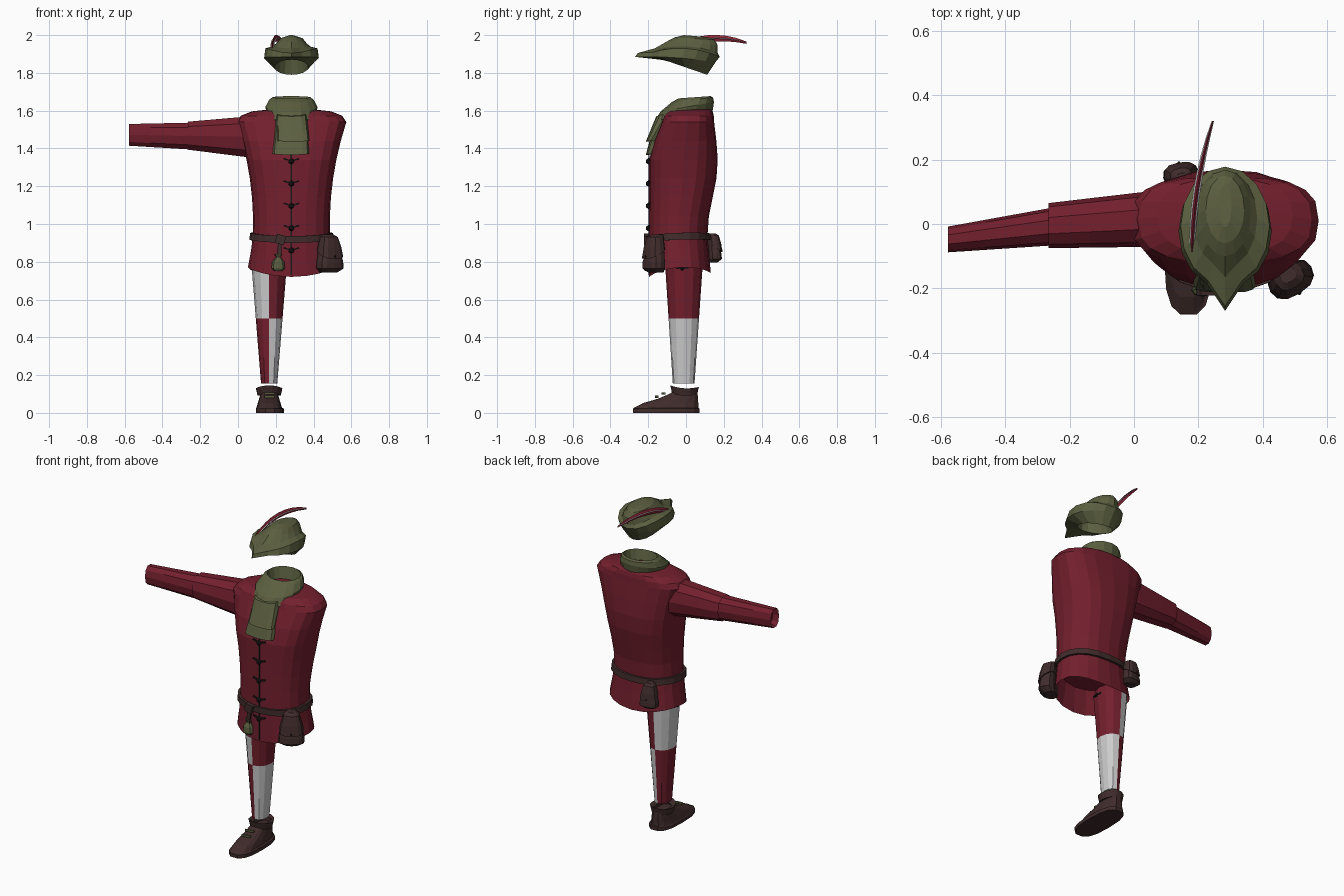
import bpy, bmesh, math
from mathutils import Matrix, Vector

if "Cube" in bpy.data.objects:
    bpy.data.objects.remove(bpy.data.objects["Cube"], do_unlink=True)


def material(name, red, green, blue):
    mat = bpy.data.materials.new(name)
    mat.use_nodes = True
    mat.diffuse_color = (red, green, blue, 1)
    shader = mat.node_tree.nodes["Principled BSDF"]
    shader.inputs["Base Color"].default_value = (red, green, blue, 1)
    shader.inputs["Roughness"].default_value = 0.9
    return mat


RED = material("wine red cloth", 0.172, 0.014, 0.027)
PLUME = material("bright red plume", 0.28, 0.02, 0.04)
OLIVE = material("olive felt", 0.105, 0.115, 0.05)
BROWN = material("dark brown leather", 0.05, 0.025, 0.024)
WHITE = material("off white cloth", 0.6, 0.6, 0.6)
BLACK = material("black cord", 0.012, 0.01, 0.01)
BODY_X = 0.283
LEG_X = 0.165
FRONT = -0.195


def finish(name, bm, mats):
    bmesh.ops.recalc_face_normals(bm, faces=bm.faces[:])
    mesh = bpy.data.meshes.new(name)
    bm.to_mesh(mesh)
    bm.free()
    for mat in mats:
        mesh.materials.append(mat)
    ob = bpy.data.objects.new(name, mesh)
    bpy.context.collection.objects.link(ob)
    return ob


def ring(x, half, front, back, z, rise=0, flank=0, tip=0, sides=16, power=2.0):
    """Rounded loop: rise lifts the back, flank the sides, tip pulls the front out."""
    points = []
    for i in range(sides):
        angle = math.tau * i / sides
        c, s = [math.copysign(abs(v) ** (2 / power), v) if abs(v) > 1e-6 else 0
                for v in (math.cos(angle), math.sin(angle))]
        pull = tip if s < -0.999 else 0
        y = (front + back) / 2 + (back - front) / 2 * s - pull
        points.append(Vector((x + half * c, y, z + rise * (s + 1) / 2 + flank * c * c)))
    return points


def hollow(loop, depth):
    """Slightly smaller copy of a loop, pushed inside to form an opening."""
    middle = sum(loop, Vector()) / len(loop)
    return [middle + (p - middle) * 0.88 + Vector((0, 0, depth)) for p in loop]


def taper(start, end, steps):
    return [[a.lerp(b, k / steps) for a, b in zip(start, end)] for k in range(steps + 1)]


def loft(name, rings, mats, capped=True, axes="xyz"):
    bm = bmesh.new()
    loops = [[bm.verts.new([getattr(p, axis) for axis in axes]) for p in r] for r in rings]
    for low, high in zip(loops, loops[1:]):
        for i in range(len(low)):
            bm.faces.new((low[i - 1], low[i], high[i], high[i - 1]))
    if capped:
        bm.faces.new(loops[0])
        bm.faces.new(loops[-1])
    return finish(name, bm, mats)


def box(name, centre, size, mat, turn=0, tilt=0):
    bm = bmesh.new()
    place = (Matrix.Translation(centre) @ Matrix.Rotation(turn, 4, "Z")
             @ Matrix.Rotation(tilt, 4, "Y") @ Matrix.Diagonal((*size, 1)))
    bmesh.ops.create_cube(bm, size=1, matrix=place)
    return finish(name, bm, [mat])


def knob(name, centre, radius, mat):
    bm = bmesh.new()
    bmesh.ops.create_icosphere(bm, subdivisions=1, radius=radius, matrix=Matrix.Translation(centre))
    return finish(name, bm, [mat])


# Tunic: straight front, swelling chest and back, sloping collar, flared skirt
def tunic_ring(z, grow=0.0, **shape):
    chest, skirt, slope = max(0, z - 1), max(0, 0.95 - z), max(0, z - 1.38)
    half = 0.203 + 0.3 * chest ** 2 + 0.12 * skirt
    back = 0.113 + min(0.055, 0.2 * chest) + 0.08 * skirt - 0.12 * slope
    return ring(BODY_X, half + grow, FRONT + 0.42 * slope - grow, back + grow, z,
                sides=20, power=2.3 + chest, **shape)


hem = tunic_ring(0.72, rise=0.02, flank=0.04)
trunk = [tunic_ring(0.84 + 0.1 * k) for k in range(8)]
neck = ring(BODY_X, 0.13, -0.06, 0.135, 1.605, sides=20)
shoulders = []
for angle in (math.pi / 6, math.pi / 3, math.pi / 2):
    shoulders.append([])
    for low, high in zip(trunk[-1], neck):
        point = high.lerp(low, math.cos(angle))
        point.z = low.z + (high.z - low.z) * math.sin(angle)
        shoulders[-1].append(point)
loft("tunic", [hollow(hem, 0.15), hem] + trunk + shoulders, [RED])


# Right arm: lofted sideways, the last loop forms the open cuff
def sleeve(name, start, end):
    loops = taper(ring(*start, sides=10, power=2.3), ring(*end, sides=10, power=2.3), 3)
    loft(name, loops + [hollow(loops[-1], 0.04)], [RED], axes="zxy")


sleeve("right_upper_sleeve", (0.02, 0.09, 1.34, 1.58, 0.12), (-0.005, 0.07, 1.39, 1.545, -0.265))
sleeve("right_forearm_sleeve", (-0.005, 0.06, 1.39, 1.54, -0.23), (-0.048, 0.04, 1.412, 1.532, -0.578))

# Scarf: cowl around the neck with two overlapping tails
loft("scarf_cowl", [
    ring(BODY_X, 0.115, -0.15, 0.13, 1.525, rise=0.06),
    ring(BODY_X, 0.13, -0.167, 0.142, 1.545, rise=0.06),
    ring(BODY_X, 0.138, -0.135, 0.148, 1.595, rise=0.05),
    ring(BODY_X, 0.118, -0.075, 0.143, 1.645, rise=0.025),
    ring(BODY_X, 0.1, -0.04, 0.13, 1.665, rise=0.012),
    ring(BODY_X, 0.085, -0.02, 0.11, 1.6)], [OLIVE], capped=False)
for name, shift, half, drop in (("long", -0.003, 0.097, 0), ("short", 0.01, 0.085, 0.07)):
    bottom = ring(BODY_X + shift, half, FRONT - 0.018, -0.16, 1.365 + drop, flank=0.006, sides=12, power=3)
    top = ring(BODY_X, 0.08, -0.158, -0.05, 1.57, rise=0.03, sides=12, power=3)
    loft(f"scarf_{name}_tail", taper(bottom, top, 3), [OLIVE])

# Hat: hollow underside, pointed turned-up brim, peaked crown
edge = ring(BODY_X, 0.09, -0.12, 0.112, 1.87, rise=-0.08)
loft("hat", [
    hollow(edge, 0.09), edge,
    ring(BODY_X, 0.145, -0.2, 0.155, 1.885, rise=-0.03, flank=0.008, tip=0.07),
    ring(BODY_X, 0.138, -0.19, 0.178, 1.905, rise=-0.02, flank=0.035, tip=0.065),
    ring(BODY_X, 0.1, -0.135, 0.168, 1.93, rise=-0.025, flank=0.022, tip=0.03),
    ring(BODY_X, 0.08, -0.1, 0.168, 1.967, rise=-0.02),
    ring(BODY_X, 0.06, -0.06, 0.15, 1.988, rise=-0.012),
    ring(BODY_X, 0.02, -0.01, 0.125, 2.0, rise=-0.012)], [OLIVE])

# Feather: arched vane with a pale quill showing on both faces
for name, thick, tall, mat in (("feather", 0.007, 0.018, PLUME), ("feather_quill", 0.011, 0.006, WHITE)):
    loops = []
    for k in range(9):
        t = k / 8
        width = math.sin(math.pi * (0.15 + 0.8 * t)) ** 0.6
        z = 1.915 + 0.22 * t - 0.175 * t * t
        loops.append(ring(0.18 + 0.065 * t * t, thick * width, z - tall * width, z + tall * width,
                          0.42 * t - 0.1, sides=4))
    loft(name, loops, [mat], axes="xzy")

# Right leg: quartered stocking, colours swap at the knee
ankle = ring(LEG_X, 0.043, -0.07, 0.045, 0.155, sides=12, power=2.3)
thigh = ring(LEG_X, 0.093, -0.11, 0.088, 0.775, sides=12, power=2.1)
loops = taper(ankle, thigh, 9)
leg = loft("right_leg", loops + [hollow(loops[-1], 0.04)], [RED, WHITE])
for face in leg.data.polygons:
    outer, upper = face.center.x < LEG_X, face.center.z > 0.5
    face.material_index = int(outer == upper and face.center.z < 0.78)

# Right shoe: sole, upper receding from toe to instep, flared collar
upper = [ring(LEG_X, 0.076 - 0.3 * z, toe, 0.073 - 0.1 * z, z, tip=0.02, sides=14, power=2.7)
         for z, toe in ((0.026, -0.28), (0.052, -0.23), (0.075, -0.15), (0.1, -0.09), (0.12, -0.06))]
sole = [ring(LEG_X + 0.004, 0.075, -0.285, 0.076, z, tip=0.027, sides=14, power=2.7) for z in (0, 0.022)]
collar = ring(LEG_X, 0.07, -0.085, 0.07, 0.146, rise=-0.008, flank=-0.012, sides=14)
loft("right_shoe", sole + upper + [collar, hollow(collar, -0.04)], [BROWN])
for k in range(2):
    box("shoe_lace", (LEG_X, 0.035 * k - 0.155, 0.085 + 0.018 * k), (0.055, 0.01, 0.012), OLIVE, turn=0.2)

# Belt with a knot, a loose end and a small hanging purse
loft("belt", [tunic_ring(z, grow, rise=0.014, flank=0.01)
              for z, grow in ((0.9, 0), (0.9, 0.014), (0.936, 0.014), (0.936, 0))], [BROWN], capped=False)
box("belt_knot", (0.225, -0.21, 0.918), (0.05, 0.025, 0.05), BROWN, tilt=0.3)
box("belt_loose_end", (0.22, -0.206, 0.865), (0.022, 0.012, 0.1), BROWN, tilt=0.1)
loft("herb_purse", [ring(0.213, half, -0.208 - half / 2, -0.185, z, sides=8) for half, z in (
    (0.02, 0.75), (0.036, 0.765), (0.032, 0.8), (0.012, 0.825), (0.022, 0.842))], [OLIVE])


# Leather pouches: sagging bag, overhanging flap and button
def pouch(name, centre, turn, size):
    bag = [ring(0, half, 0.02 - half, 0.04, z, sides=12, power=2.7)
           for half, z in ((0.045, -0.108), (0.075, -0.085), (0.073, -0.05), (0.045, 0.07))]
    flap = [ring(0, half, 0.01 - half, 0.042, z, rise=slope, sides=12, power=2.7)
            for half, z, slope in ((0.07, -0.035, 0.055), (0.061, 0.025, 0.015), (0.046, 0.08, 0), (0.025, 0.095, 0))]
    for ob in (loft(name + "_bag", bag, [BROWN]), loft(name + "_flap", flap, [BROWN]),
               knob(name + "_button", (0, -0.058, -0.022), 0.007, BLACK)):
        ob.matrix_world = (Matrix.Translation(centre) @ Matrix.Rotation(math.radians(turn), 4, "Z")
                           @ Matrix.Scale(size, 4))


pouch("front_pouch", (0.483, -0.165, 0.85), 32, 1)
pouch("back_pouch", (0.147, 0.147, 0.878), 190, 0.75)

# Front closure: dark seam with corded toggles
box("front_seam", (BODY_X, FRONT, 1.05), (0.008, 0.006, 0.64), BLACK)
for k in range(5):
    z = 0.86 + 0.118 * k
    knob("toggle", (BODY_X, FRONT - 0.003, z), 0.017, BLACK)
    for side in (-1, 1):
        box("toggle_cord", (BODY_X + side * 0.022, FRONT, z + 0.008), (0.04, 0.012, 0.008), BLACK, tilt=side * -0.3)

# Stocking ties under the hem
for side in (-1, 1):
    x = LEG_X + side * 0.09
    knob("stocking_tie", (x, -0.02, 0.765), 0.012, BLACK)
    box("stocking_tie_ends", (x, -0.02, 0.765), (0.007, 0.065, 0.008), BLACK)
